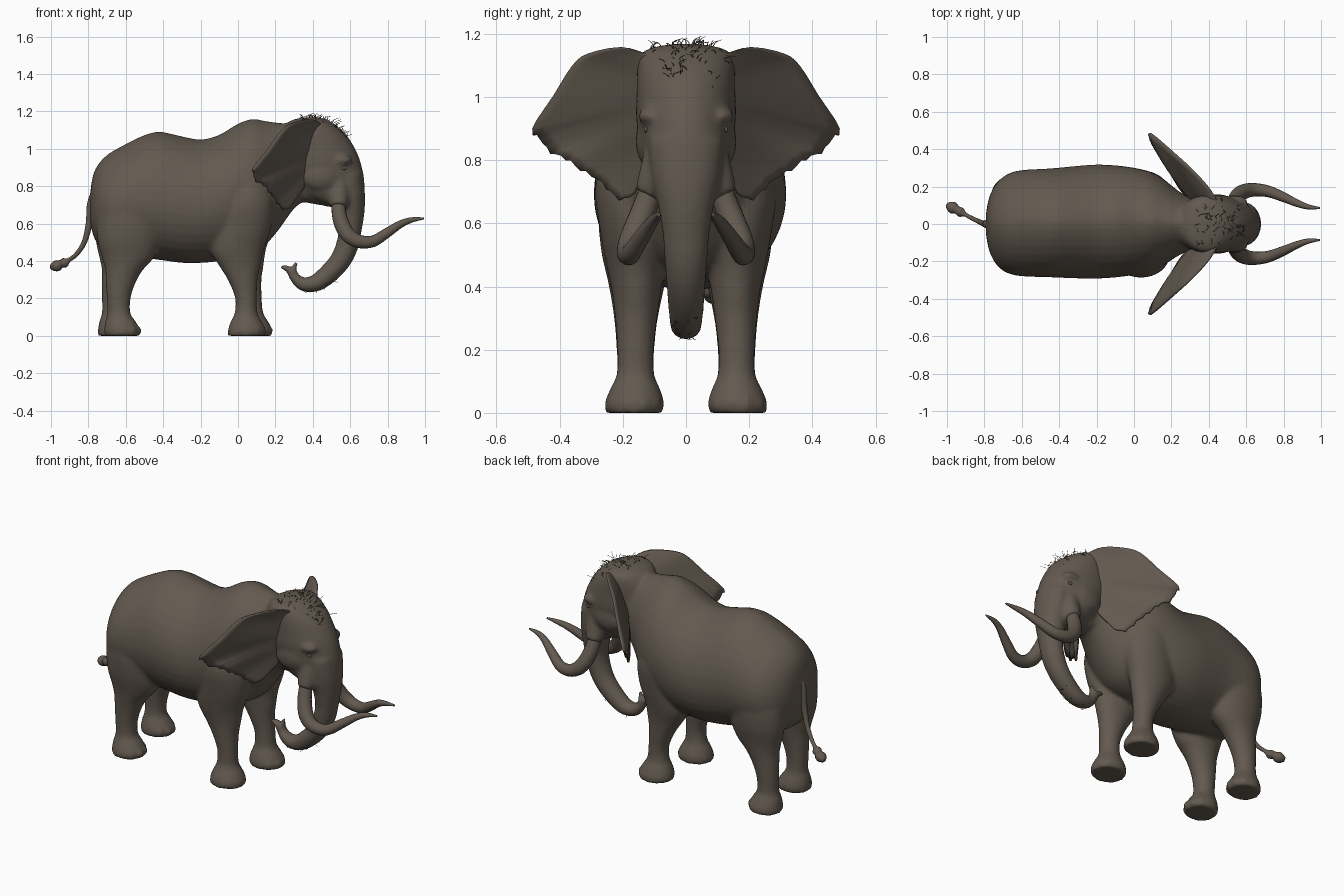
import bpy, bmesh, math, random
from mathutils import Vector
from mathutils.bvhtree import BVHTree

if "Cube" in bpy.data.objects:
    bpy.data.objects.remove(bpy.data.objects["Cube"])

random.seed(4)
skin = bpy.data.materials.new("brown_grey_skin")
skin.diffuse_color = (0.125, 0.102, 0.08, 1)
skin.use_nodes = True
skin.node_tree.nodes["Principled BSDF"].inputs["Base Color"].default_value = skin.diffuse_color
Y = Vector((0, 1, 0))


def make(name, bm):
    bmesh.ops.recalc_face_normals(bm, faces=bm.faces)
    for f in bm.faces:
        f.smooth = True
    me = bpy.data.meshes.new(name)
    bm.to_mesh(me)
    bm.free()
    me.materials.append(skin)
    ob = bpy.data.objects.new(name, me)
    bpy.context.collection.objects.link(ob)
    return ob


def smooth_keys(keys, steps):
    """Catmull-Rom interpolation of equal-length tuples."""
    out, n = [], len(keys)
    for i in range(n - 1):
        a, b, c, d = (keys[min(max(j, 0), n - 1)] for j in (i - 1, i, i + 1, i + 2))
        for s in range(steps):
            t = s / steps
            out.append(tuple(0.5 * (2 * q + (r - p) * t + (2 * p - 5 * q + 4 * r - u) * t * t
                       + (3 * q - p - 3 * r + u) * t ** 3) for p, q, r, u in zip(a, b, c, d)))
    return out + [keys[-1]]


def loft(bm, rings):
    vs = [[bm.verts.new(p) for p in r] for r in rings]
    n = len(vs[0])
    for a, b in zip(vs, vs[1:]):
        for i in range(n):
            bm.faces.new((a[i], a[(i + 1) % n], b[(i + 1) % n], b[i]))
    bm.faces.new(vs[0])
    bm.faces.new(vs[-1])


def tube(bm, keys, steps=4, n=20, level=False):
    """Keys: x, y, z, sideways radius, other radius. Level keeps rings horizontal."""
    ks = smooth_keys(keys, steps)
    pts = [Vector(k[:3]) for k in ks]
    rings = []
    for i, k in enumerate(ks):
        t = (pts[min(i + 1, len(ks) - 1)] - pts[max(i - 1, 0)]).normalized()
        if level:
            t = Vector((0, 0, 1))
        side = (Y - t * Y.dot(t)).normalized()
        up = t.cross(side)
        rings.append([pts[i] + side * max(k[3], .001) * math.cos(2 * math.pi * j / n)
                      + up * max(k[4], .001) * math.sin(2 * math.pi * j / n) for j in range(n)])
    loft(bm, rings)


def ball(bm, c, r):
    vs = bmesh.ops.create_uvsphere(bm, u_segments=16, v_segments=10, radius=1)["verts"]
    for v in vs:
        v.co = Vector(c) + Vector(a * b for a, b in zip(v.co, r))


bm = bmesh.new()

# Torso and neck: x, top, bottom, half width, sideways shift
torso = [(-.792, .75, .63, .05, 0), (-.772, .87, .53, .15, 0), (-.72, .95, .46, .235, 0),
         (-.63, 1.01, .43, .28, .004), (-.45, 1.09, .41, .291, .006), (-.3, 1.067, .39, .301, .01),
         (-.2, 1.05, .39, .305, .013), (-.1, 1.075, .40, .3, .014), (0, 1.135, .43, .287, .014),
         (.08, 1.16, .45, .27, .012), (.15, 1.148, .49, .237, .01), (.22, 1.14, .57, .185, .005),
         (.3, 1.13, .68, .14, 0), (.38, 1.11, .74, .125, 0)]
rings = []
for x, top, bot, w, shift in smooth_keys(torso, 3):
    mid = bot + (top - bot) * .46
    ring = []
    for j in range(36):
        c, s = math.cos(j * math.pi / 18), math.sin(j * math.pi / 18)
        y = shift + w * math.copysign(abs(c) ** (1.2 if s > 0 else .95), c)
        ring.append((x, y, mid + s * ((top - mid) if s > 0 else (mid - bot))))
    rings.append(ring)
loft(bm, rings)

# Head stacked upward: z, back x, front x, half width
head = [(.69, .48, .64, .09), (.73, .38, .668, .113), (.78, .29, .677, .13), (.85, .24, .674, .145),
        (.93, .2, .655, .158), (1.0, .2, .627, .157), (1.08, .22, .575, .155), (1.135, .26, .51, .145),
        (1.157, .3, .47, .105), (1.168, .35, .43, .04)]
tube(bm, [((b + f) / 2, 0, z, w, (f - b) / 2) for z, b, f, w in head], 3, 32, True)
# Lower jaw
tube(bm, [(.28, 0, .79, .1, .06), (.38, 0, .765, .085, .055), (.45, 0, .735, .06, .04), (.495, 0, .705, .025, .017)])

# Trunk with two-fingered tip
tube(bm, [(.585, 0, .86, .12, .085), (.597, 0, .75, .11, .083), (.602, 0, .66, .09, .075),
          (.6, 0, .57, .075, .062), (.583, 0, .48, .068, .06), (.545, 0, .4, .062, .057),
          (.48, 0, .328, .056, .053), (.41, 0, .28, .051, .046), (.345, 0, .278, .043, .037),
          (.303, 0, .313, .034, .028), (.285, 0, .35, .032, .026)])
tube(bm, [(.295, 0, .335, .03, .02), (.26, 0, .362, .028, .016), (.228, 0, .367, .016, .011)])
tube(bm, [(.292, 0, .335, .03, .02), (.302, 0, .365, .024, .014), (.312, 0, .395, .014, .01)])

# Legs: z, x, x radius, y, y radius
fore = [(0, .045, .1, .165, .09), (.03, .047, .102, .163, .095), (.075, .045, .085, .161, .08),
        (.12, .043, .062, .16, .06), (.2, .043, .058, .16, .058), (.3, .025, .08, .158, .067),
        (.38, .008, .113, .157, .077), (.46, -.005, .142, .159, .092), (.58, .02, .158, .163, .11),
        (.72, .04, .15, .167, .12), (.85, .05, .11, .15, .1)]
hind = [(0, -.62, .093, .165, .088), (.03, -.62, .096, .163, .093), (.075, -.628, .083, .161, .078),
        (.12, -.637, .062, .16, .06), (.2, -.638, .064, .16, .06), (.28, -.628, .079, .159, .067),
        (.35, -.61, .1, .157, .078), (.42, -.588, .14, .156, .092), (.52, -.585, .168, .16, .11),
        (.66, -.582, .17, .163, .114), (.8, -.58, .13, .15, .1)]
for leg, shift in ((fore, .037), (hind, -.035)):
    for side in (-1, 1):
        ks = []
        for z, x, rx, y, ry in leg:
            off = shift * max(0, 1 - z / .7) if side > 0 else 0
            ks.append((x + off, side * y, z, ry, rx))
        tube(bm, ks, 3, 24, True)
        # Toenail bumps
        for a in (-50, -15, 20, 55):
            r = math.radians(a)
            ball(bm, (ks[0][0] + .088 * math.cos(r), side * .162 + .078 * math.sin(r), .027), (.021, .021, .026))

# Brows, cheeks and tusk sockets
for s in (-1, 1):
    ball(bm, (.55, s * .113, .94), (.06, .04, .028))
    ball(bm, (.44, s * .115, .86), (.1, .045, .085))
    tube(bm, [(.54, s * .085, .82, .05, .05), (.54, s * .1, .74, .053, .053), (.538, s * .12, .69, .046, .046)])

body = make("body", bm)
rm = body.modifiers.new("merge", "REMESH")
rm.mode, rm.voxel_size, rm.use_smooth_shade = "VOXEL", .011, True
sm = body.modifiers.new("soften", "SMOOTH")
sm.factor, sm.iterations = .5, 8
dg = bpy.context.evaluated_depsgraph_get()
tree = BVHTree.FromObject(body, dg)

# Ears: fan from root line to ragged outer edge, in (y, z), thick at the root
outer = smooth_keys([(.14, 1.14), (.21, 1.158), (.31, 1.138), (.36, 1.10), (.42, 1.005), (.487, .9), (.46, .865),
                     (.43, .825), (.38, .805), (.335, .77), (.28, .74), (.24, .70), (.2, .675), (.155, .71)], 3)
for s, name in ((-1, "right_ear"), (1, "left_ear")):
    bm = bmesh.new()
    sheets = []
    for back in (0, 1):
        rows = []
        for i, (y, z) in enumerate(outer):
            t = i / (len(outer) - 1)
            iy, iz = .115, 1.13 - .34 * t
            if i > 15:
                z += .006 * math.sin(i * 2.3)
            row = []
            for k in range(9):
                u = k / 8
                py, pz = iy + (y - iy) * u, iz + (z - iz) * u
                px = .4 - .81 * (py - .17) - .29 * (1.1 - pz) - .015 * math.sin(math.pi * u) * math.sin(math.pi * t)
                px += .006 * u * math.sin(t * 22)
                thick = .01 + .05 * (1 - u) * math.sin(math.pi * (.15 + .7 * t))
                row.append(bm.verts.new((px - back * thick, s * (py - back * thick * .6), pz)))
            rows.append(row)
        for a, b in zip(rows, rows[1:]):
            for k in range(8):
                bm.faces.new((a[k], a[k + 1], b[k + 1], b[k]))
        # Rim in walking order around the sheet
        sheets.append(rows[0] + [r[-1] for r in rows[1:]] + rows[-1][-2::-1] + [r[0] for r in rows[-2:0:-1]])
    f, b = sheets
    for i in range(len(f)):
        j = (i + 1) % len(f)
        bm.faces.new((f[i], f[j], b[j], b[i]))
    make(name, bm)

# Tusks
for s, name in ((-1, "right_tusk"), (1, "left_tusk")):
    bm = bmesh.new()
    tube(bm, [(x, s * y, z, r, r) for x, y, z, r in
              [(.535, .105, .72, .036), (.545, .138, .63, .04), (.58, .17, .55, .041), (.64, .183, .507, .036),
               (.72, .174, .505, .031), (.8, .143, .553, .026), (.87, .112, .598, .02), (.93, .092, .62, .014),
               (.995, .085, .628, .005)]], 4, 16)
    make(name, bm)

# Eyes
for s, name in ((-1, "right_eye"), (1, "left_eye")):
    hit, normal = tree.ray_cast(Vector((.565, s * .5, .897)), Vector((0, -s, 0)))[:2]
    bm = bmesh.new()
    ball(bm, hit, (.015, .006, .01))
    make(name, bm)

# Tail with knotted tuft
bm = bmesh.new()
tube(bm, [(-.765, 0, .77, .03, .02), (-.784, 0, .7, .024, .024), (-.796, 0, .6, .018, .018),
          (-.822, .01, .5, .014, .014), (-.865, .03, .435, .012, .012), (-.905, .052, .405, .012, .012),
          (-.925, .062, .392, .026, .026), (-.945, .075, .385, .022, .022), (-.965, .085, .376, .032, .03),
          (-.985, .095, .37, .026, .025), (-1.0, .103, .365, .012, .012)], 4, 12)
make("tail", bm)

# Sparse swept hair on crown and under trunk
bm = bmesh.new()


def strand(p, n, length):
    bend = Vector((random.uniform(-1, 1), random.uniform(-1, 1), random.uniform(-.2, .2)))
    pts = [p - n * .002, p + n * length * .35 + bend * length * .3, p + n * length * .5 + bend * length * .9]
    tube(bm, [(*q, r, r) for q, r in zip(pts, (.0014, .0012, .0005))], 3, 4)


for i in range(85):
    o = Vector((random.uniform(.34, .58), random.gauss(0, .07), 1.5))
    hit, n = tree.ray_cast(o, Vector((0, 0, -1)))[:2]
    if hit and hit.z > 1.0:
        strand(hit, n, random.uniform(.02, .042))
for i in range(14):
    o = Vector((random.uniform(.33, .52), random.uniform(-.04, .04), .1))
    hit, n = tree.ray_cast(o, Vector((0, 0, 1)))[:2]
    if hit and hit.z < .4:
        strand(hit, n, random.uniform(.01, .02))
make("hair", bm)
